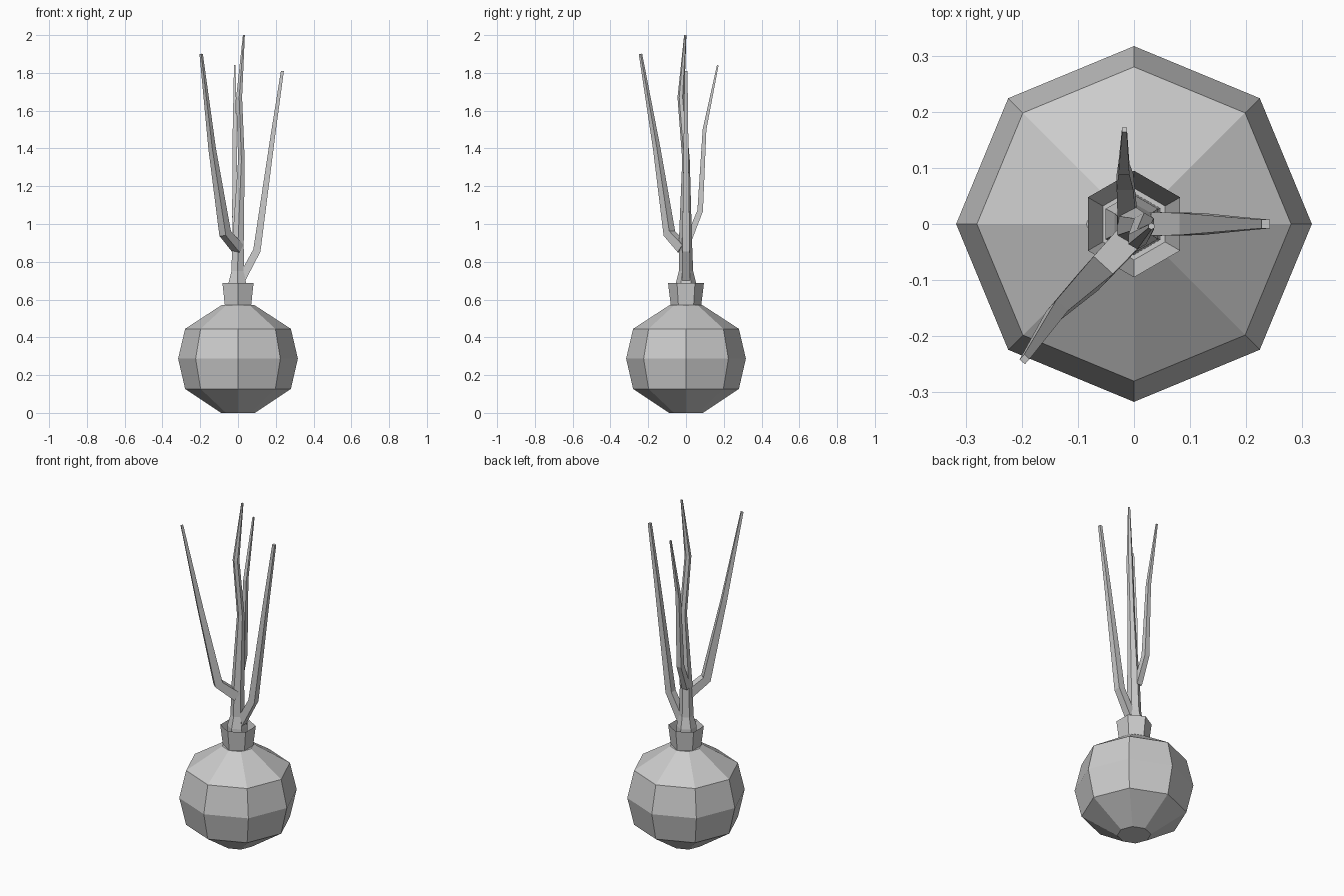
import bpy, bmesh, math
from mathutils import Vector

old = bpy.data.objects.get("Cube")
if old:
    bpy.data.objects.remove(old, do_unlink=True)

grey = bpy.data.materials.new("plain grey")
grey.use_nodes = True
colour = (0.6, 0.6, 0.6, 1)
grey.diffuse_color = colour
grey.node_tree.nodes["Principled BSDF"].inputs["Base Color"].default_value = colour


def loft(name, path, sides, turn, heading=0, bend=True):
    """Flat-shaded tube through (x, y, z, radius) points, capped at both ends."""
    bm = bmesh.new()
    points = [Vector(p[:3]) for p in path]
    across = Vector((-math.sin(heading), math.cos(heading), 0))
    rings = []
    for i, p in enumerate(points):
        axis = Vector((0, 0, 1))
        if bend:
            steps = [(b - a).normalized() for a, b in zip(points, points[1:])]
            axis = (steps[max(i - 1, 0)] + steps[min(i, len(steps) - 1)]).normalized()
        u = across.cross(axis).normalized()
        v = axis.cross(u)
        ring = []
        for k in range(sides):
            a = turn + 2 * math.pi * k / sides
            ring.append(bm.verts.new(p + path[i][3] * (u * math.cos(a) + v * math.sin(a))))
        rings.append(ring)
    for low, high in zip(rings, rings[1:]):
        for k in range(sides):
            n = (k + 1) % sides
            bm.faces.new((low[k], low[n], high[n], high[k]))
    bm.faces.new(rings[0][::-1])
    bm.faces.new(rings[-1])
    bmesh.ops.recalc_face_normals(bm, faces=bm.faces)
    mesh = bpy.data.meshes.new(name)
    bm.to_mesh(mesh)
    bm.free()
    mesh.materials.append(grey)
    obj = bpy.data.objects.new(name, mesh)
    bpy.context.collection.objects.link(obj)
    return obj


# Eight-sided round pot
pot = [(0.09, 0), (0.28, 0.127), (0.317, 0.287), (0.28, 0.445), (0.085, 0.572)]
loft("pot_body", [(0, 0, z, r) for r, z in pot], 8, 0, bend=False)

# Six-sided flared neck, folded over the rim into a hollow funnel
neck = [(0.08, 0.565), (0.095, 0.687), (0.064, 0.58)]
loft("pot_neck", [(0, 0, z, r) for r, z in neck], 6, math.pi / 6, bend=False)

# Main stem
stem = [(0, 0, 0.575, 0.055), (-0.004, 0, 0.685, 0.054), (-0.002, 0, 0.75, 0.038),
        (0, -0.003, 0.9, 0.035), (0.018, 0, 1.34, 0.02),
        (0.006, -0.027, 1.67, 0.018), (0.031, -0.004, 2.0, 0.006)]
loft("main_stem", stem, 6, math.pi / 6, bend=False)

# Side twigs: square sections that thin towards the tip
twigs = {
    "left_twig": (0, [(0.015, 0, 0.70, 0.03), (0.1, 0, 0.86, 0.028),
                      (0.185, 0, 1.47, 0.017), (0.235, 0, 1.81, 0.011)]),
    "front_twig": (math.radians(228), [(0, -0.015, 0.87, 0.036), (-0.068, -0.088, 0.95, 0.033),
                                       (-0.137, -0.155, 1.4, 0.02), (-0.195, -0.241, 1.9, 0.009)]),
    "back_twig": (math.radians(90), [(-0.012, 0.015, 0.92, 0.024), (-0.016, 0.075, 1.07, 0.021),
                                     (-0.018, 0.098, 1.5, 0.014), (-0.017, 0.168, 1.84, 0.006)]),
}
for name, (heading, path) in twigs.items():
    loft(name, path, 4, math.pi / 4, heading)
